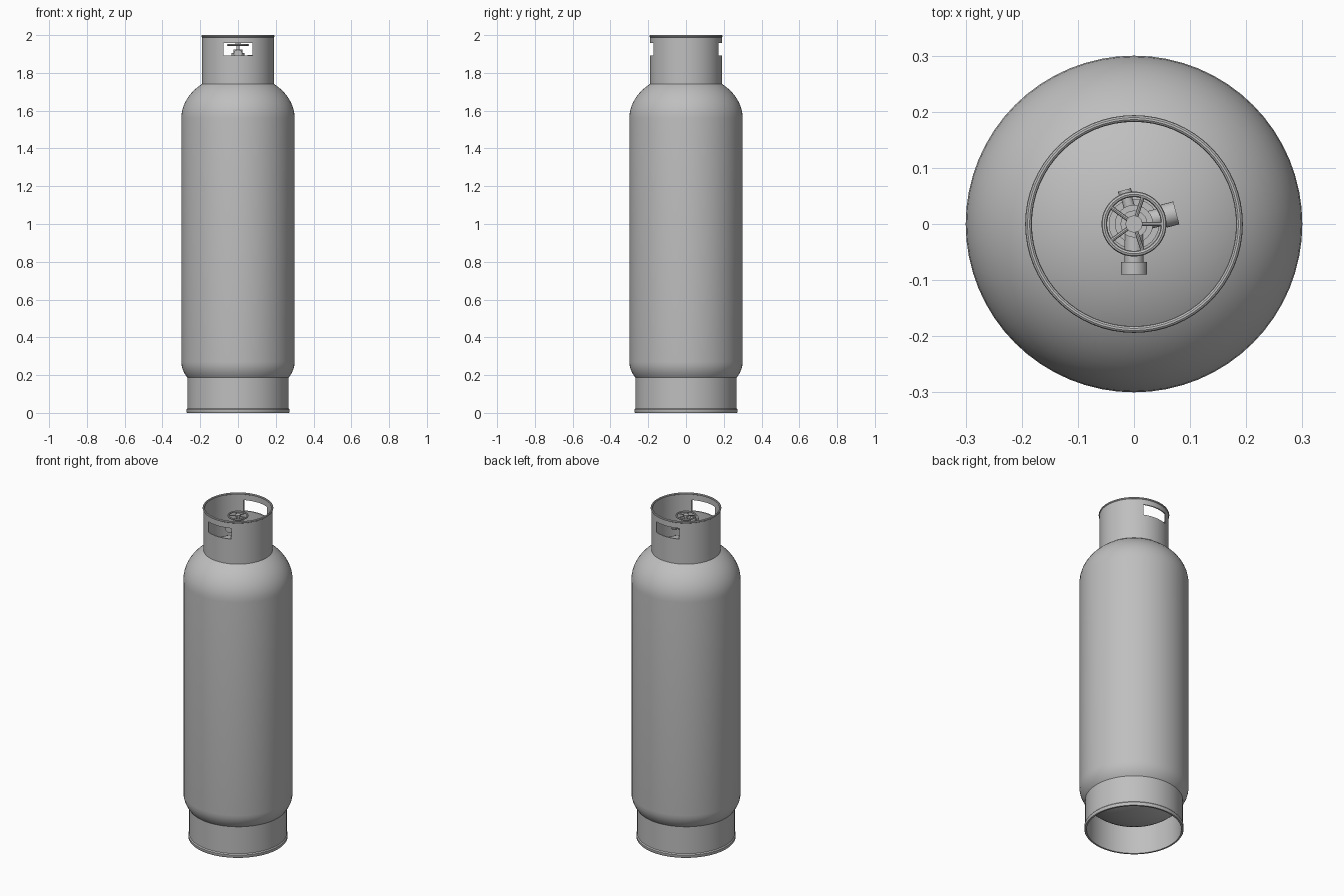
import bpy, bmesh, math
from mathutils import Vector, Matrix

if "Cube" in bpy.data.objects:
    bpy.data.objects.remove(bpy.data.objects["Cube"])

steel = bpy.data.materials.new("grey steel")
steel.diffuse_color = (0.52, 0.52, 0.52, 1)
steel.use_nodes = True
steel.node_tree.nodes["Principled BSDF"].inputs["Base Color"].default_value = steel.diffuse_color


def lathe(name, profile, steps=64, closed=False, matrix=None):
    """Revolve (radius, height) points around z."""
    bm = bmesh.new()
    rings = []
    for r, z in profile:
        if r < 1e-6:
            rings.append([bm.verts.new((0, 0, z))] * steps)
        else:
            rings.append([bm.verts.new((r * math.cos(2 * math.pi * i / steps),
                                        r * math.sin(2 * math.pi * i / steps), z))
                          for i in range(steps)])
    pairs = list(zip(rings, rings[1:]))
    if closed:
        pairs.append((rings[-1], rings[0]))
    for a, b in pairs:
        for i in range(steps):
            j = (i + 1) % steps
            bm.faces.new(list(dict.fromkeys((a[i], a[j], b[j], b[i]))))
    bmesh.ops.recalc_face_normals(bm, faces=bm.faces)
    if matrix:
        bm.transform(matrix)
    mesh = bpy.data.meshes.new(name)
    bm.to_mesh(mesh)
    bm.free()
    mesh.materials.append(steel)
    ob = bpy.data.objects.new(name, mesh)
    bpy.context.collection.objects.link(ob)
    smooth(ob)
    return ob


def smooth(ob):
    bpy.ops.object.select_all(action='DESELECT')
    ob.select_set(True)
    bpy.context.view_layer.objects.active = ob
    bpy.ops.object.shade_smooth_by_angle(angle=math.radians(35))


def rod(name, start, direction, sections, steps=24):
    """Stepped round bar: sections are (radius, from, to) along direction."""
    pts = [(0, sections[0][1])]
    for r, a, b in sections:
        pts += [(r, a), (r, b)]
    pts.append((0, sections[-1][2]))
    turn = Vector(direction).to_track_quat('Z', 'Y').to_matrix().to_4x4()
    return lathe(name, pts, steps, matrix=Matrix.Translation(start) @ turn)


def circle(r, z, radius, n=10):
    return [(r + radius * math.cos(2 * math.pi * i / n),
             z + radius * math.sin(2 * math.pi * i / n)) for i in range(n)]


# Tank with elliptical ends
R, N = 0.30, 14
bottom = [(R * math.sin(math.pi / 2 * i / N),
           0.27 - 0.185 * math.cos(math.pi / 2 * i / N)) for i in range(N + 1)]
top = [(R * math.cos(math.pi / 2 * i / N),
        1.56 + 0.235 * math.sin(math.pi / 2 * i / N)) for i in range(N + 1)]
lathe("tank", bottom + top)

# Foot ring with rolled lower edge
lathe("foot_ring", [(0.260, 0.0), (0.270, 0.0), (0.273, 0.005), (0.273, 0.018),
                    (0.268, 0.024), (0.268, 0.20), (0.260, 0.20)], closed=True)

# Guard collar with front and back hand openings
collar = lathe("guard_collar", [(0.184, 1.73), (0.190, 1.73),
                                (0.190, 1.99), (0.184, 1.99)], closed=True)
bpy.ops.mesh.primitive_cube_add(size=1, location=(0, 0, 1.9245))
cutter = bpy.context.object
cutter.name = "opening_cutter"
cutter.scale = (0.156, 0.6, 0.065)
cutter.hide_render = True
cut = collar.modifiers.new("openings", 'BOOLEAN')
cut.operation, cut.solver, cut.object = 'DIFFERENCE', 'EXACT', cutter
bpy.context.view_layer.objects.active = collar
bpy.ops.object.modifier_apply(modifier="openings")
bpy.data.objects.remove(cutter)
smooth(collar)
lathe("collar_rim", circle(0.188, 1.994, 0.006), closed=True)

# Valve body and stem
rod("valve_body", (0, 0, 0), (0, 0, 1),
    [(0.045, 1.77, 1.81), (0.028, 1.81, 1.86), (0.034, 1.86, 1.905),
     (0.024, 1.905, 1.925), (0.008, 1.925, 1.943), (0.015, 1.943, 1.955)])

# Valve ports
rod("outlet", (0, 0, 1.90), (0, -1, 0), [(0.017, 0, 0.068), (0.023, 0.068, 0.09)])
rod("relief_port", (0, 0, 1.875), (0.95, 0.25, 0),
    [(0.016, 0, 0.055), (0.021, 0.055, 0.078)])
rod("bleed_port", (0, 0, 1.885), (-0.27, 0.96, 0),
    [(0.010, 0, 0.05), (0.012, 0.05, 0.063)], 16)

# Handwheel
lathe("handwheel_rim", circle(0.053, 1.948, 0.005, 8), 40, closed=True)
for k in range(5):
    a = 2 * math.pi * k / 5
    rod("handwheel_spoke", (0, 0, 1.948), (math.cos(a), math.sin(a), 0),
        [(0.0035, 0.01, 0.052)], 8)
